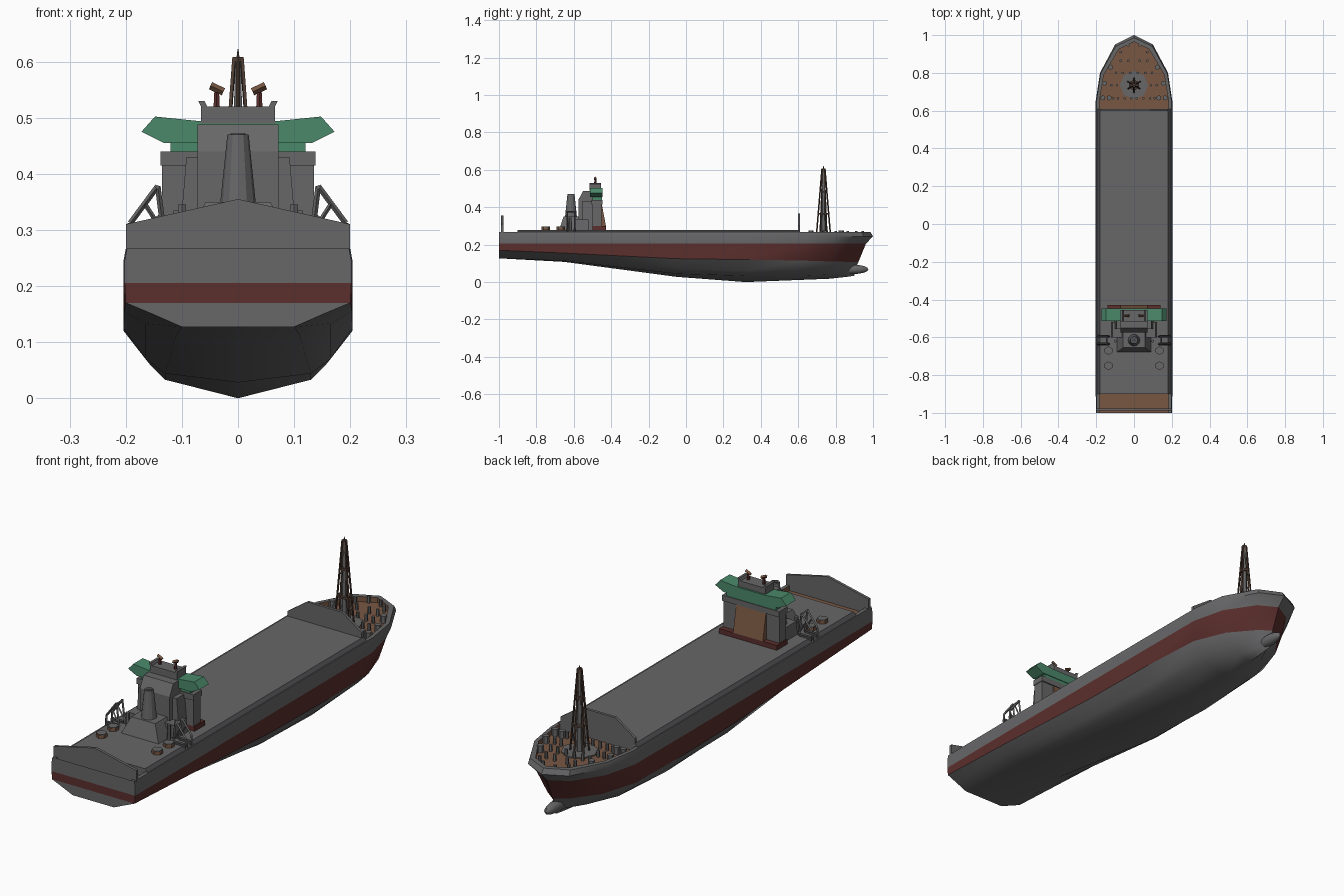
import bpy, bmesh, math
from mathutils import Vector

if "Cube" in bpy.data.objects:
    bpy.data.objects.remove(bpy.data.objects["Cube"])


def material(name, rgb):
    m = bpy.data.materials.new(name)
    m.diffuse_color = (*rgb, 1)
    m.use_nodes = True
    m.node_tree.nodes["Principled BSDF"].inputs["Base Color"].default_value = m.diffuse_color
    return m


GREY = material("grey_paint", (0.135, 0.135, 0.14))
DARK = material("dark_grey", (0.07, 0.07, 0.075))
RED = material("dull_red", (0.105, 0.028, 0.026))
BROWN = material("rust_brown", (0.19, 0.095, 0.055))
GREEN = material("sea_green", (0.07, 0.25, 0.145))
UMBER = material("dark_brown", (0.09, 0.055, 0.04))


def finish(name, bm, mats, smooth=None):
    bmesh.ops.recalc_face_normals(bm, faces=bm.faces)
    me = bpy.data.meshes.new(name)
    bm.to_mesh(me)
    bm.free()
    for m in mats:
        me.materials.append(m)
    ob = bpy.data.objects.new(name, me)
    bpy.context.collection.objects.link(ob)
    if smooth:
        bpy.ops.object.select_all(action='DESELECT')
        ob.select_set(True)
        bpy.context.view_layer.objects.active = ob
        bpy.ops.object.shade_smooth_by_angle(angle=math.radians(smooth))
    return ob


def loop_solid(name, a, b, *mats, rule=None):
    """Solid between two matching loops of points."""
    bm = bmesh.new()
    va, vb = [bm.verts.new(p) for p in a], [bm.verts.new(p) for p in b]
    n = len(a)
    bm.faces.new(va[::-1])
    bm.faces.new(vb)
    for i in range(n):
        bm.faces.new((va[i], va[(i + 1) % n], vb[(i + 1) % n], vb[i]))
    bm.normal_update()
    if rule:
        for f in bm.faces:
            f.material_index = rule(f)
    return finish(name, bm, mats)


def taper(name, hx0, hx1, ya, yb, z0, z1, mat, yc=None, yd=None, cx=0):
    """Box with half widths hx0 (bottom) and hx1 (top), and its own y range at the top."""
    yc, yd = ya if yc is None else yc, yb if yd is None else yd
    rect = lambda h, p, q, z: [(cx - h, p, z), (cx + h, p, z), (cx + h, q, z), (cx - h, q, z)]
    return loop_solid(name, rect(hx0, ya, yb, z0), rect(hx1, yc, yd, z1), mat)


def cross_section(name, half, y0, y1, *mats, rule=None):
    """Mirror a right-hand (x, z) profile and extrude it along y."""
    pts = half + [(-x, z) for x, z in reversed(half) if x > 0]
    return loop_solid(name, [(x, y0, z) for x, z in pts], [(x, y1, z) for x, z in pts], *mats, rule=rule)


def tube(name, p, q, r0, mat, r1=None, sides=6):
    p, q = Vector(p), Vector(q)
    bm = bmesh.new()
    bmesh.ops.create_cone(bm, cap_ends=True, segments=sides, radius1=r0,
                          radius2=r0 if r1 is None else r1, depth=(q - p).length)
    rot = (q - p).to_track_quat('Z', 'Y').to_matrix()
    for v in bm.verts:
        v.co = rot @ v.co + (p + q) / 2
    return finish(name, bm, [mat])


# Hull stations: bottom y, top y, rail inset, half widths, lower heights
stations = [
    (-1, -1, 0, (0, .10, .15, .200, .202, .202), (.127, .127, .149, .170)),
    (-.65, -.65, 0, (0, .11, .165, .203, .204, .204), (.108, .113, .133, .155)),
    (-.05, -.05, 0, (0, .13, .165, .204, .204, .204), (.028, .044, .070, .125)),
    (.32, .32, 0, (0, .13, .157, .204, .204, .204), (.000, .033, .060, .120)),
    (.62, .65, 0, (0, .11, .145, .192, .202, .203), (.012, .035, .065, .115)),
    (.77, .80, .01, (0, .055, .09, .138, .166, .18), (.018, .04, .07, .110)),
    (.86, .95, .025, (0, .018, .03, .055, .082, .1), (.028, .05, .075, .108)),
    (.90, 1.0, .035, (0, 0, 0, 0, 0, 0), (.034, .055, .08, .108)),
]
slant = (0, .05, .1, .22, .62, 1)
bm = bmesh.new()
grid = []
for yb, yt, inset, xs, zs in stations:
    zs = zs + (.205, .245)
    row = [(x, yb + (yt - yb) * t, z) for x, t, z in zip(xs, slant, zs)]
    x = xs[5]
    row += [(x * .98, yt - inset * .4, .267), (max(0, x - .02), yt - inset, .267),
            (max(0, x - .02), yt - inset, .245)]
    grid.append([[bm.verts.new((s * a, b, c)) for a, b, c in row] for s in (1, -1)])
for A, B in zip(grid, grid[1:]):
    for s in (0, 1):
        for i in range(8):
            f = bm.faces.new((A[s][i], A[s][i + 1], B[s][i + 1], B[s][i]))
            f.material_index = {3: 1, 7: 2}.get(i, 0)
    bm.faces.new((A[0][8], A[1][8], B[1][8], B[0][8])).material_index = 2
R, L = grid[0]
for i in range(1, 6):                       # flat stern
    bm.faces.new((R[i], R[i + 1], L[i + 1], L[i])).material_index = 1 if i == 3 else 0
bmesh.ops.remove_doubles(bm, verts=bm.verts, dist=1e-5)
bmesh.ops.dissolve_degenerate(bm, edges=bm.edges, dist=1e-5)
finish("hull", bm, [GREY, RED, BROWN], smooth=35)

# Bulbous bow
bm = bmesh.new()
bmesh.ops.create_uvsphere(bm, u_segments=12, v_segments=8, radius=1)
for v in bm.verts:
    v.co = (v.co.x * .024, .895 + v.co.y * .08, .068 + v.co.z * .025)
finish("bow_bulb", bm, [GREY], smooth=40)

# Raised cargo deck and the two breakwater walls
cross_section("cargo_deck", [(.197, .242), (.197, .265), (.18, .279)], -.9, .61, GREY, DARK,
              rule=lambda f: 1 if abs(f.normal.x) > .3 else 0)
cross_section("stern_wall", [(.2, .245), (.2, .31), (0, .355)], -.988, -.976, GREY)
cross_section("bow_wall", [(.18, .25), (.18, .30), (.085, .366)], .598, .61, GREY)

# Bridge house
taper("bridge_base", .14, .14, -.50, -.428, .278, .30, RED)
taper("bridge_house", .135, .135, -.50, -.452, .30, .42, GREY)
taper("bridge_front_panel", .072, .072, -.46, -.428, .30, .415, BROWN, yd=-.45)
taper("bridge_collar", .138, .138, -.505, -.447, .415, .44, GREY)
taper("bridge_windows_lower", .12, .12, -.50, -.45, .44, .456, GREEN)
cross_section("bridge_wings", [(.132, .455), (.172, .475), (.148, .502), (.07, .494)],
              -.513, -.447, GREEN)
cross_section("bridge_top_deck", [(.066, .49), (.066, .52), (.071, .53), (.06, .53), (.055, .52)],
              -.515, -.455, GREY)

# Engine casing behind the bridge
casing = [(-.575, .275), (-.575, .44), (-.55, .488), (-.49, .488), (-.48, .275)]
loop_solid("engine_casing", [(-.072, y, z) for y, z in casing], [(.072, y, z) for y, z in casing], GREY)
taper("casing_shoulders", .105, .092, -.555, -.48, .275, .43, GREY)
taper("funnel_step", .12, .115, -.60, -.52, .275, .335, GREY)
taper("funnel_base", .092, .058, -.68, -.56, .275, .35, GREY, yc=-.655)
tube("funnel", (0, -.615, .345), (0, -.615, .47), .032, GREY, r1=.019, sides=12)
tube("funnel_mouth", (0, -.615, .468), (0, -.615, .472), .013, DARK, sides=12)

for s, side in ((1, "right"), (-1, "left")):
    # Boat davits
    for y in (-.595, -.635):
        path = [(.195, .265), (.192, .312), (.143, .378), (.13, .275)]
        for (x0, z0), (x1, z1) in zip(path, path[1:]):
            tube("davit_arm_" + side, (s * x0, y, z0), (s * x1, y, z1), .005, GREY, sides=4)
        tube("davit_brace_" + side, (s * .165, y, .345), (s * .136, y, .30), .004, GREY, sides=4)
        taper("davit_foot_" + side, .03, .03, y - .007, y + .007, .275, .287, DARK, cx=s * .165)
    tube("davit_bar_" + side, (s * .143, -.64, .376), (s * .143, -.59, .376), .004, GREY, sides=4)
    # Stern winches: brown drum with grey cap
    for y in (-.67, -.75):
        tube("stern_winch_" + side, (s * .135, y, .275), (s * .135, y, .293), .023, BROWN)
        tube("stern_winch_cap_" + side, (s * .135, y, .293), (s * .135, y, .297), .022, GREY)
    tube("vent_" + side, (s * .1, -.62, .275), (s * .1, -.62, .345), .008, GREY)
    # Radar on the bridge top
    tube("radar_post_" + side, (s * .038, -.485, .49), (s * .038, -.485, .545), .008, RED, r1=.005)
    tube("radar_scanner_" + side, (s * .026, -.485, .546), (s * .049, -.485, .557), .007, BROWN, sides=4)
    # Bow bollards, large and small
    for x, y in ((.165, .668), (.132, .668), (.156, .745), (.124, .83)):
        tube("bollard_" + side, (s * x, y, .243), (s * x, y, .276), .014, GREY)
    for x, y in ((.015, .665), (.05, .665), (.085, .665), (.11, .665), (.09, .735), (.12, .735),
                 (.02, .80), (.06, .80), (.095, .80), (.03, .865), (.07, .865), (.07, .91), (.03, .945)):
        tube("post_" + side, (s * x, y, .243), (s * x, y, .274), .007, GREY)

# Bow mast: six leaning legs round a core
Y = .735
tube("mast_plate", (0, Y, .243), (0, Y, .25), .075, GREY, sides=8)
tube("mast_core", (0, Y, .245), (0, Y, .60), .016, GREY, r1=.006)
for i in range(6):
    c, d = math.cos(math.pi / 3 * i + math.pi / 6), math.sin(math.pi / 3 * i + math.pi / 6)
    tube("mast_leg", (.038 * c, Y + .038 * d, .245), (.008 * c, Y + .008 * d, .605), .004, UMBER, sides=4)
for z, r in ((.36, .03), (.48, .02), (.60, .011)):
    tube("mast_ring", (0, Y, z), (0, Y, z + .008), r, UMBER)
tube("mast_tip", (0, Y, .60), (0, Y, .622), .004, UMBER, r1=.001)
